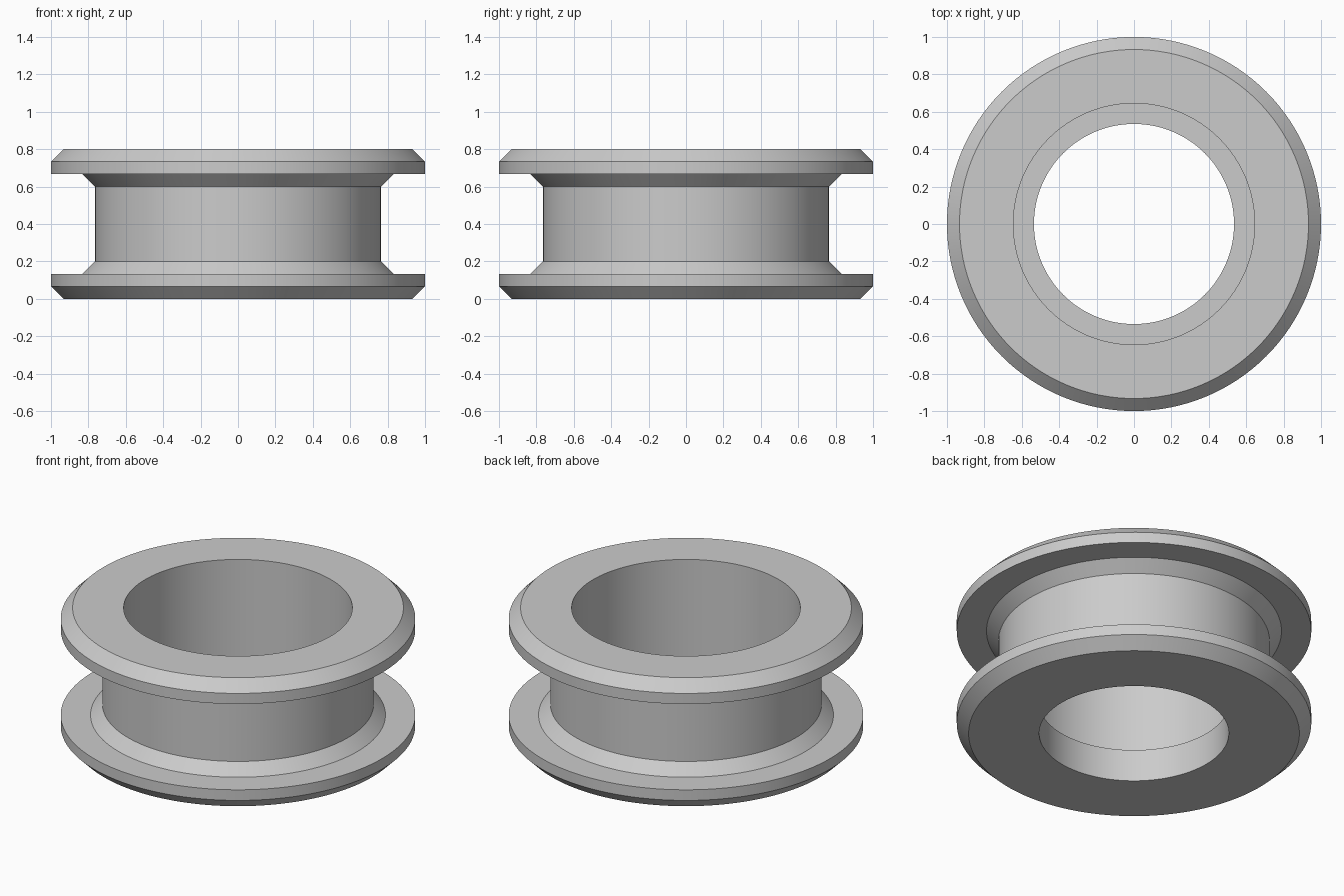
import bpy
import bmesh
import math

cube = bpy.data.objects.get("Cube")
if cube:
    bpy.data.objects.remove(cube, do_unlink=True)

# Plain grey for the whole part
grey = bpy.data.materials.new("light_grey")
grey.use_nodes = True
colour = (0.6, 0.6, 0.6, 1)
grey.diffuse_color = colour
grey.node_tree.nodes["Principled BSDF"].inputs["Base Color"].default_value = colour

HEIGHT = 0.8
STEPS = 128

# Lower flange, from its bottom chamfer up to the groove wall (radius, height)
flange = [(0.933, 0), (1, 0.067), (1, 0.133), (0.832, 0.133), (0.765, 0.2)]
upper = [(r, HEIGHT - z) for r, z in reversed(flange)]
# Wide bore with a narrower lip at the bottom
bore = [(0.645, HEIGHT), (0.645, 0.2), (0.535, 0.2), (0.535, 0)]
profile = flange + upper + bore

# Turn the closed profile around the z axis
bm = bmesh.new()
verts = [bm.verts.new((r, 0, z)) for r, z in profile]
edges = [bm.edges.new((verts[i - 1], verts[i])) for i in range(len(verts))]
bmesh.ops.spin(bm, geom=verts + edges, cent=(0, 0, 0), axis=(0, 0, 1),
               angle=math.tau, steps=STEPS, use_merge=True)
bmesh.ops.remove_doubles(bm, verts=bm.verts[:], dist=0.0001)
bmesh.ops.recalc_face_normals(bm, faces=bm.faces[:])

mesh = bpy.data.meshes.new("grooved_ring")
bm.to_mesh(mesh)
bm.free()
mesh.materials.append(grey)
ring = bpy.data.objects.new("grooved_ring", mesh)
bpy.context.collection.objects.link(ring)

# Smooth turned surfaces with crisp chamfer edges
bpy.ops.object.select_all(action="DESELECT")
ring.select_set(True)
bpy.context.view_layer.objects.active = ring
bpy.ops.object.shade_smooth_by_angle(angle=math.radians(30))
